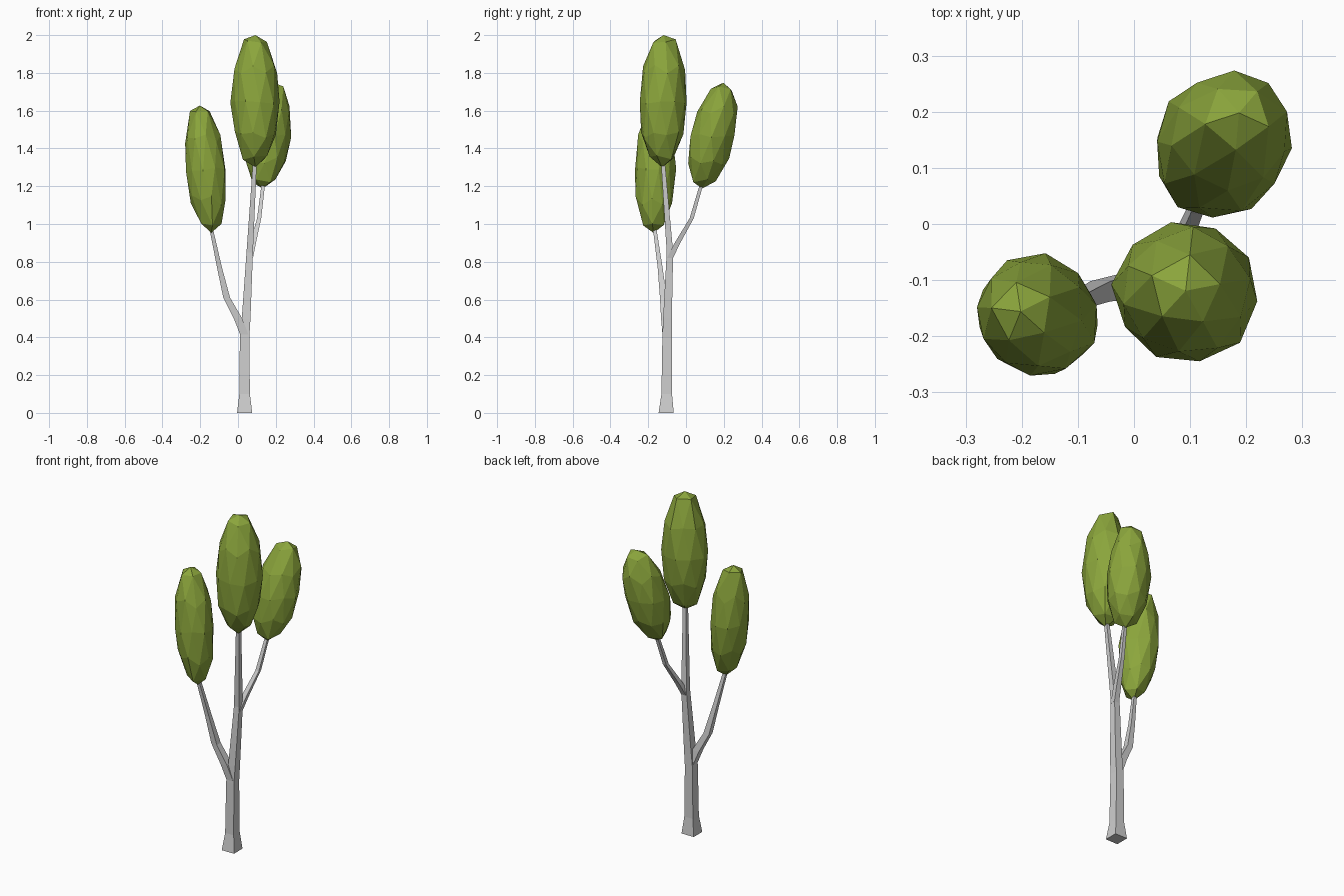
import bpy, bmesh, math, random
from mathutils import Vector

if "Cube" in bpy.data.objects:
    bpy.data.objects.remove(bpy.data.objects["Cube"])

random.seed(4)


def material(name, rgb):
    m = bpy.data.materials.new(name)
    m.diffuse_color = (*rgb, 1)
    m.use_nodes = True
    m.node_tree.nodes["Principled BSDF"].inputs["Base Color"].default_value = m.diffuse_color
    return m


bark = material("pale grey bark", (0.62, 0.62, 0.62))
leaf = material("leaf green", (0.26, 0.38, 0.045))


def finish(bm, name, mat):
    bmesh.ops.recalc_face_normals(bm, faces=bm.faces)
    me = bpy.data.meshes.new(name)
    bm.to_mesh(me)
    bm.free()
    me.materials.append(mat)
    ob = bpy.data.objects.new(name, me)
    bpy.context.collection.objects.link(ob)
    return ob


def limb(name, path):
    """Four-sided tapering limb; path holds (x, y, z, half width)."""
    bm = bmesh.new()
    rings = []
    for x, y, z, h in path:
        rings.append([bm.verts.new((x + sx * h, y + sy * h, z))
                      for sx, sy in ((-1, -1), (1, -1), (1, 1), (-1, 1))])
    for a, b in zip(rings, rings[1:]):
        for i in range(4):
            j = (i + 1) % 4
            bm.faces.new((a[i], a[j], b[j], b[i]))
    bm.faces.new(rings[0][::-1])
    bm.faces.new(rings[-1])
    return finish(bm, name, bark)


def crown(name, centre, radii, lean, turn):
    """Faceted egg of leaves, sheared so that its tips lean sideways."""
    bm = bmesh.new()
    bmesh.ops.create_icosphere(bm, subdivisions=2, radius=1)
    c, s = math.cos(turn), math.sin(turn)
    for v in bm.verts:
        x, y, z = v.co
        pole = abs(z) > 0.99
        if 0.8 < z < 0.9:               # blunter top
            x, y, z = x * 0.95, y * 0.95, 0.9
        if not pole:                    # slight irregularity
            k = random.uniform(0.98, 1.06)
            x, y, z = x * k, y * k, z + random.uniform(-0.04, 0.04)
        x, y = x * c - y * s, x * s + y * c
        v.co = Vector(centre) + Vector((x * radii[0] + z * lean[0],
                                        y * radii[1] + z * lean[1],
                                        z * radii[2]))
    return finish(bm, name, leaf)


# Trunk and its two side branches
limb("trunk", [(0.035, -0.105, 0, 0.04), (0.035, -0.102, 0.1, 0.028),
               (0.035, -0.1, 0.4, 0.025), (0.043, -0.098, 0.5, 0.023),
               (0.062, -0.085, 0.85, 0.017), (0.09, -0.123, 1.34, 0.01)])
limb("left_branch", [(0.035, -0.102, 0.41, 0.022), (0.0, -0.11, 0.5, 0.022),
                     (-0.06, -0.12, 0.61, 0.018), (-0.098, -0.137, 0.77, 0.013),
                     (-0.145, -0.168, 0.99, 0.009)])
limb("back_branch", [(0.063, -0.085, 0.82, 0.016), (0.08, -0.045, 0.9, 0.015),
                     (0.112, 0.03, 1.03, 0.011), (0.136, 0.088, 1.23, 0.009)])

# Leaf crowns
crown("top_crown", (0.092, -0.123, 1.65), (0.126, 0.125, 0.35), (0.0, 0.004), 0.2)
crown("left_crown", (-0.172, -0.164, 1.29), (0.107, 0.107, 0.337), (-0.03, 0.008), 0.5)
crown("back_crown", (0.159, 0.142, 1.468), (0.118, 0.117, 0.28), (0.028, 0.056), 0.9)
